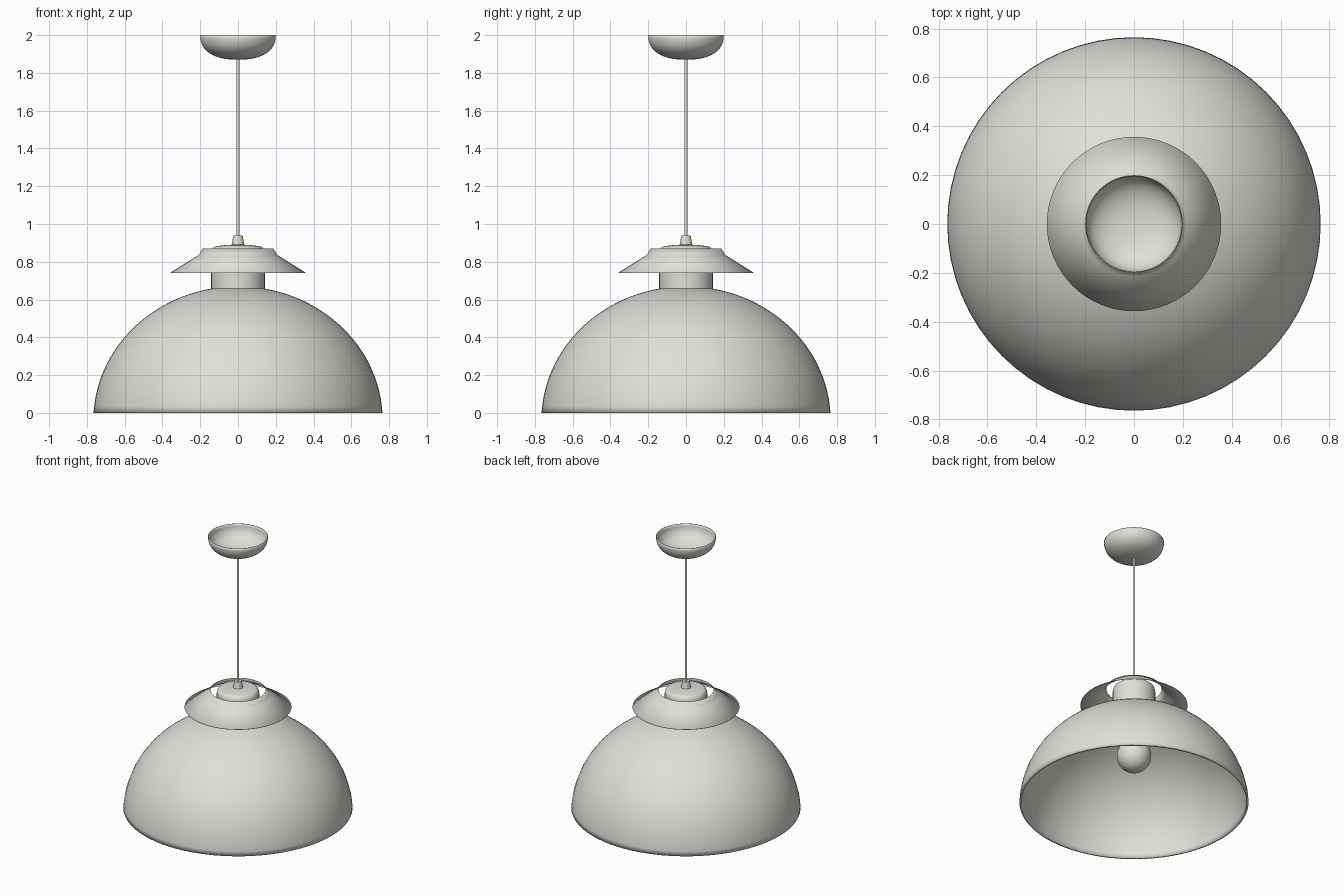
import bpy, bmesh, math

cube = bpy.data.objects.get("Cube")
if cube:
    bpy.data.objects.remove(cube, do_unlink=True)

# One warm off-white finish for the whole lamp
finish = bpy.data.materials.new("warm_off_white")
finish.use_nodes = True
colour = (0.75, 0.74, 0.69, 1)
finish.diffuse_color = colour
finish.node_tree.nodes["Principled BSDF"].inputs["Base Color"].default_value = colour


def lathe(name, profile, thickness=0, segments=64, angle=35):
    """Spin a (radius, height) profile, listed bottom to top outside, about z."""
    bm = bmesh.new()
    verts = [bm.verts.new((r, 0, z)) for r, z in profile]
    edges = [bm.edges.new(pair) for pair in zip(verts, verts[1:])]
    bmesh.ops.spin(bm, geom=verts + edges, axis=(0, 0, 1), cent=(0, 0, 0),
                   angle=math.tau, steps=segments)
    bmesh.ops.remove_doubles(bm, verts=bm.verts, dist=0.0002)
    bmesh.ops.dissolve_degenerate(bm, edges=bm.edges, dist=0.0001)
    bmesh.ops.recalc_face_normals(bm, faces=bm.faces)
    # Open shells must face outward, so the solidify goes inward
    if sum(f.normal.x * f.calc_center_median().x + f.normal.y * f.calc_center_median().y
           for f in bm.faces) < 0:
        bmesh.ops.reverse_faces(bm, faces=bm.faces)
    mesh = bpy.data.meshes.new(name)
    bm.to_mesh(mesh)
    bm.free()
    mesh.materials.append(finish)
    obj = bpy.data.objects.new(name, mesh)
    bpy.context.collection.objects.link(obj)
    if thickness:
        mod = obj.modifiers.new("Thickness", "SOLIDIFY")
        mod.thickness = thickness
        mod.offset = -1
    bpy.ops.object.select_all(action="DESELECT")
    obj.select_set(True)
    bpy.context.view_layer.objects.active = obj
    bpy.ops.object.shade_smooth_by_angle(angle=math.radians(angle))
    return obj


def arc(a, b, z0, start, end, steps, power=1):
    """Points on an ellipse (a wide, b tall) between two angles in degrees."""
    points = []
    for i in range(steps + 1):
        t = math.radians(start + (end - start) * i / steps)
        c, s = max(math.cos(t), 0), math.sin(t)
        points.append((a * c ** power, z0 + b * math.copysign(abs(s) ** power, s)))
    return points


# Large dome shade, open below
lathe("dome_shade", arc(0.766, 0.71, -0.04, 3.2, 90, 32), thickness=0.014)

# Neck with a rounded, slightly domed cap
lathe("neck_cap", [(0, 0.64), (0.142, 0.64), (0.142, 0.845)]
      + [(0.112 + r, z) for r, z in arc(0.03, 0.038, 0.845, 10, 90, 6)]
      + [(0.06, 0.889), (0, 0.892)])

# Floating flared collar, open in the middle
lathe("flared_collar", [(0.357, 0.743), (0.213, 0.833), (0.205, 0.841),
                        (0.187, 0.87)], thickness=0.004)

# Cord grip and suspension rod
lathe("cord_grip", [(0, 0.885), (0.034, 0.885), (0.025, 0.938), (0, 0.938)], segments=32)
lathe("suspension_rod", [(0, 0.93), (0.008, 0.93), (0.008, 1.875), (0, 1.875)], segments=16)

# Ceiling bowl, open on top
lathe("ceiling_bowl", arc(0.2, 0.13, 2, -90, 0, 16, power=0.85), thickness=0.004)

# Lamp holder and round bulb inside the shade
lathe("lamp_holder", [(0, 0.48), (0.055, 0.48), (0.055, 0.66), (0, 0.66)], segments=32)
lathe("bulb", arc(0.115, 0.115, 0.352, -90, 62, 20) + [(0.045, 0.48), (0.04, 0.5), (0, 0.5)],
      segments=48)
